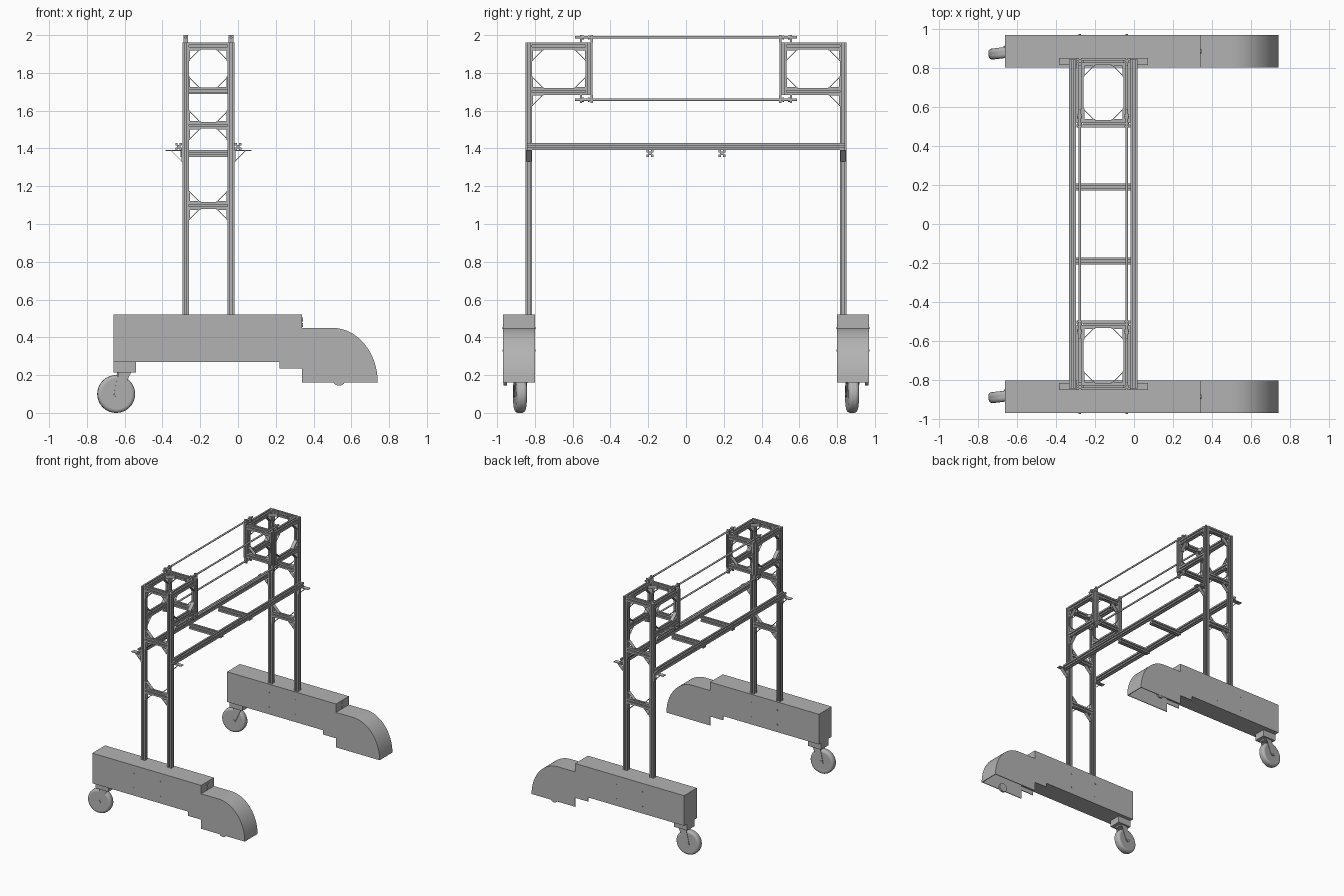
import bpy, bmesh, math
from mathutils import Vector

if "Cube" in bpy.data.objects:
    bpy.data.objects.remove(bpy.data.objects["Cube"], do_unlink=True)

grey = bpy.data.materials.new("metal_grey")
grey.use_nodes = True
colour = (0.45, 0.45, 0.45, 1)
grey.diffuse_color = colour
grey.node_tree.nodes["Principled BSDF"].inputs["Base Color"].default_value = colour

X, Y, Z = Vector((1, 0, 0)), Vector((0, 1, 0)), Vector((0, 0, 1))


def finish(name, bm, smooth=False):
    bmesh.ops.recalc_face_normals(bm, faces=bm.faces)
    mesh = bpy.data.meshes.new(name)
    bm.to_mesh(mesh)
    bm.free()
    mesh.materials.append(grey)
    ob = bpy.data.objects.new(name, mesh)
    bpy.context.collection.objects.link(ob)
    if smooth:
        bpy.ops.object.select_all(action='DESELECT')
        ob.select_set(True)
        bpy.context.view_layer.objects.active = ob
        bpy.ops.object.shade_smooth_by_angle(angle=math.radians(35))
    return ob


def prism(name, outline, origin, u, v, sweep, smooth=False):
    """Outline in the u, v plane at origin, extruded along sweep."""
    bm = bmesh.new()
    o = Vector(origin)
    face = bm.faces.new([bm.verts.new(o + u * a + v * b) for a, b in outline])
    ext = bmesh.ops.extrude_face_region(bm, geom=[face], use_keep_orig=True)
    moved = [g for g in ext["geom"] if isinstance(g, bmesh.types.BMVert)]
    bmesh.ops.translate(bm, verts=moved, vec=sweep)
    return finish(name, bm, smooth)


def box(name, lo, hi):
    a, b = Vector(lo), Vector(hi)
    d = b - a
    return prism(name, [(0, 0), (d.x, 0), (d.x, d.y), (0, d.y)], a, X, Y, Z * d.z)


def cylinder(name, centre, axis, radius, length, sides=24):
    bm = bmesh.new()
    bmesh.ops.create_cone(bm, cap_ends=True, segments=sides, radius1=radius,
                          radius2=radius, depth=length)
    bm.transform(axis.to_track_quat('Z', 'Y').to_matrix().to_4x4())
    bmesh.ops.translate(bm, verts=bm.verts, vec=Vector(centre))
    return finish(name, bm, True)


# Slotted square section shared by all beams
H, SLOT, DEPTH = 0.018, 0.005, 0.009
section = []
for k in range(4):
    c, s = ((1, 0), (0, 1), (-1, 0), (0, -1))[k]
    for a, b in ((H, -H), (H, -SLOT), (DEPTH, -SLOT), (DEPTH, SLOT), (H, SLOT)):
        section.append((a * c - b * s, a * s + b * c))


def beam(name, start, end):
    a, b = Vector(start), Vector(end)
    d = (b - a).normalized()
    u, v = (Y, Z) if abs(d.x) > 0.5 else (X, Z) if abs(d.y) > 0.5 else (X, Y)
    return prism(name, section, a, u, v, b - a)


def gusset(name, corner, u, v, w, size=0.06):
    """Corner bracket: two thin legs and a sloping plate."""
    t, wide = 0.005, 0.03
    o = Vector(corner) - w * wide / 2
    prism(name + "_leg", [(0, 0), (size, 0), (size, t), (t, t), (t, size), (0, size)],
          o, u, v, w * wide)
    prism(name + "_slope", [(size - t, 0), (size, 0), (0, size), (0, size - t)],
          o, u, v, w * wide)


XL, XR = -0.277, -0.037      # upright centres
YO, YI = 0.832, 0.513        # outer and inner post centres
TOP, LOW = 1.942, 1.702      # head frame beam heights

# Base side outline with a quarter-round fender
arc = [(0.50 + 0.24 * math.cos(t), 0.16 + 0.29 * math.sin(t))
       for t in (i * math.pi / 32 for i in range(17))]
inner_arc = [(0.50 + 0.234 * math.cos(t), 0.16 + 0.284 * math.sin(t))
             for t in (i * math.pi / 32 for i in range(17))]
side = [(-0.66, 0.27), (0.22, 0.27), (0.22, 0.235), (0.34, 0.235), (0.34, 0.16)]
side += arc + [(0.34, 0.45), (0.34, 0.52), (-0.66, 0.52)]
skin = arc + [(0.34, 0.45), (0.34, 0.444)] + inner_arc[::-1]

for s, tag in ((1, "back"), (-1, "front")):
    def P(x, y, z):
        return (x, s * y, z)
    S = Y * s

    # Base: side panels, solid core and open-bottomed fender
    prism(tag + "_base_inner_panel", side, P(0, 0.80, 0), X, Z, S * 0.006)
    prism(tag + "_base_outer_panel", side, P(0, 0.962, 0), X, Z, S * 0.006)
    prism(tag + "_base_core", [(-0.66, 0.27), (0.34, 0.27), (0.34, 0.52), (-0.66, 0.52)],
          P(0, 0.806, 0), X, Z, S * 0.156)
    prism(tag + "_fender_skin", skin, P(0, 0.806, 0), X, Z, S * 0.156, True)
    cylinder(tag + "_axle_hub", P(0.535, 0.957, 0.18), Y, 0.036, 0.018)
    for z in (0.465, 0.495):
        cylinder(tag + "_base_button", P(0.342, 0.884, z), X, 0.011, 0.006, 16)
    for x in (XL, XR):
        for z in (0.33, 0.45):
            for y in (0.799, 0.969):
                cylinder(tag + "_base_bolt", P(x, y, z), Y, 0.006, 0.004, 10)

    # Swivel caster, turned slightly
    yc = s * 0.882 + (-0.003 if s > 0 else 0.003)
    roll = Vector((-0.12, 1, 0)).normalized()
    fore = Vector((1, 0.12, 0)).normalized()
    hub = Vector((-0.645, yc, 0.10))
    box(tag + "_caster_plate", (-0.66, yc - 0.05, 0.215), (-0.54, yc + 0.05, 0.27))
    wheel = cylinder(tag + "_caster_wheel", hub, roll, 0.1, 0.056, 40)
    bev = wheel.modifiers.new("round", 'BEVEL')
    bev.width, bev.segments, bev.limit_method = 0.018, 4, 'ANGLE'
    cylinder(tag + "_caster_axle", hub, roll, 0.015, 0.07, 16)
    for k in (-1, 1):
        prism(tag + "_caster_fork", [(-0.018, -0.01), (0.018, -0.01), (0.075, 0.115), (0.01, 0.115)],
              hub + roll * (k * 0.031 - 0.002), fore, Z, roll * 0.004)
    box(tag + "_caster_stem", (-0.635, yc - 0.03, 0.202), (-0.57, yc + 0.03, 0.215))

    # Uprights, head frame sides and beam brackets
    for x, d in ((XL, 1), (XR, -1)):
        beam(tag + "_upright", P(x, YO, 0.52), P(x, YO, 1.96))
        beam(tag + "_inner_post", P(x, YI, LOW - H), P(x, YI, 1.96))
        for z in (TOP, LOW):
            beam(tag + "_head_side_beam", P(x, YI + H, z), P(x, YO - H, z))
        for y, n in ((YI + H, S), (YO - H, -S)):
            gusset(tag + "_head_top_gusset", P(x, y, TOP - H), n, -Z, X)
            gusset(tag + "_head_low_gusset", P(x, y, LOW + H), n, Z, X)
        gusset(tag + "_head_support", P(x, YO - H, LOW - H), -S, -Z, X)

        # Outside bracket carrying the long beam
        gusset(tag + "_beam_bracket", P(x - d * H, YO, 1.392), X * -d, -Z, Y, 0.065)
        prism(tag + "_beam_bracket_plate", [(0, 0), (0.09, 0), (0.09, 0.005), (0, 0.005)],
              P(x - d * H, YO - 0.018, 1.387), X * -d, Z, S * 0.036)

        # Gussets around each opening of the ladder frame
        xi = x + d * H
        for z, w in ((1.08, -Z), (1.116, Z), (1.505, -Z), (1.541, Z), (TOP - H, -Z)):
            gusset(tag + "_ladder_gusset", P(xi, YO, z), X * d, w, Y)
        for z, w in ((TOP - H, -Z), (LOW + H, Z)):
            gusset(tag + "_inner_gusset", P(xi, YI, z), X * d, w, Y)
        for y, n in ((YI + H, S), (YO - H, -S)):
            gusset(tag + "_top_gusset", P(xi, y, TOP), X * d, n, Z)

        # Rod clamps above and below the head frame
        for z0, z1, zr in ((1.96, 2.0, 1.988), (1.64, LOW - H, 1.658)):
            for y in (0.499, 0.556):
                box(tag + "_rod_clamp", (x - 0.012, s * y - 0.006, z0), (x + 0.012, s * y + 0.006, z1))
            for y in (0.515, 0.545):
                cylinder(tag + "_rod_collar", P(x, y, zr), Y, 0.011, 0.01, 16)

    # Crossbars between the uprights
    for z in (1.098, 1.523, TOP):
        beam(tag + "_crossbar", P(XL + H, YO, z), P(XR - H, YO, z))
    for z in (TOP, LOW + 0.003):
        beam(tag + "_inner_crossbar", P(XL + H, YI, z), P(XR - H, YI, z))

    # Rung hanging between the long beams
    beam(tag + "_rung", P(-0.305, 0.19, 1.374), P(-0.012, 0.19, 1.374))

# Long beams and guide rods
for x in (-0.314, 0.0):
    beam("long_beam", (x, -0.842, 1.41), (x, 0.842, 1.41))
for x in (XL, XR):
    for z in (1.988, 1.658):
        cylinder("guide_rod", (x, 0, z), Y, 0.007, 1.174, 16)
